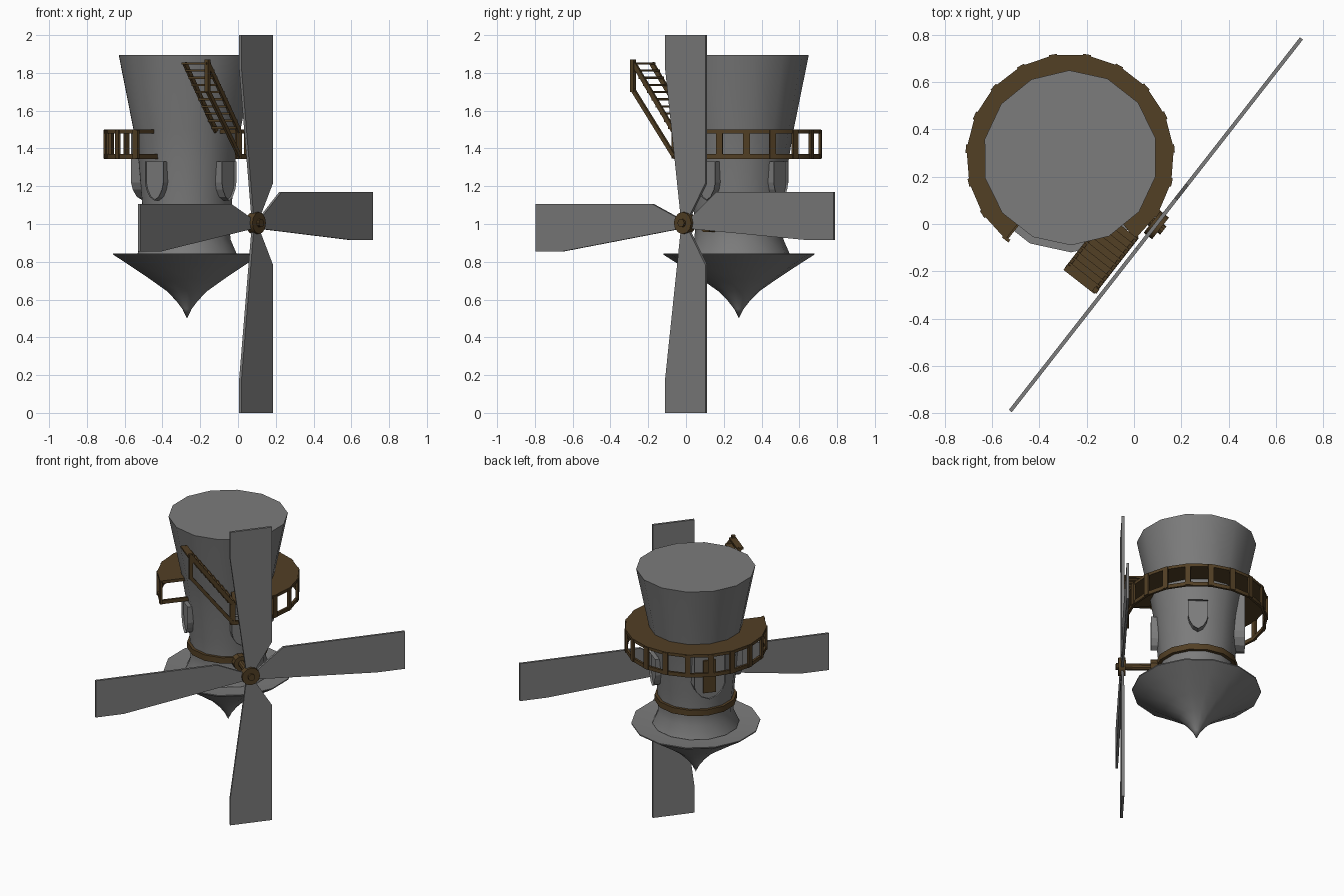
import bpy, bmesh
from math import sin, cos, pi, radians
from mathutils import Matrix, Vector

cube = bpy.data.objects.get("Cube")
if cube:
    bpy.data.objects.remove(cube)

# Local frame: origin on the tower axis, x points out along the axle, y along the sails
FRAME = Matrix.Translation((-0.27, 0.28, 0)) @ Matrix.Rotation(radians(-38), 4, 'Z')
SIDES = 14


def material(name, rgb):
    m = bpy.data.materials.new(name)
    m.use_nodes = True
    m.diffuse_color = (*rgb, 1)
    m.node_tree.nodes["Principled BSDF"].inputs["Base Color"].default_value = (*rgb, 1)
    return m


GREY = material("stone grey", (0.2, 0.2, 0.2))
BROWN = material("dark wood", (0.085, 0.05, 0.018))


def finish(name, bm, mat, smooth=False):
    bmesh.ops.recalc_face_normals(bm, faces=bm.faces)
    mesh = bpy.data.meshes.new(name)
    bm.to_mesh(mesh)
    bm.free()
    mesh.transform(FRAME)
    mesh.materials.append(mat)
    obj = bpy.data.objects.new(name, mesh)
    bpy.context.collection.objects.link(obj)
    if smooth:
        bpy.ops.object.select_all(action='DESELECT')
        obj.select_set(True)
        bpy.context.view_layer.objects.active = obj
        bpy.ops.object.shade_smooth_by_angle(angle=radians(35))
    return obj


def lathe(name, profile, mat, start=0, step=2 * pi / SIDES, count=SIDES, closed=True, loop=False):
    """Sweep (radius, z) points around the tower axis; loop closes the cross-section."""
    bm = bmesh.new()
    n = count if closed else count + 1
    rings = [[bm.verts.new((r * cos(start + i * step), r * sin(start + i * step), z))
              for r, z in profile] for i in range(n)]
    k = len(profile)
    for i in range(count):
        a, b = rings[i], rings[(i + 1) % n]
        for j in range(k if loop else k - 1):
            bm.faces.new((a[j], b[j], b[(j + 1) % k], a[(j + 1) % k]))
    if loop and not closed:
        bm.faces.new(rings[0])
        bm.faces.new(rings[-1])
    if not loop:
        bmesh.ops.remove_doubles(bm, verts=bm.verts, dist=0.0001)
    return finish(name, bm, mat, smooth=True)


def rect(r0, r1, z0, z1):
    return [(r0, z0), (r1, z0), (r1, z1), (r0, z1)]


def add_box(bm, size, matrix):
    bmesh.ops.create_cube(bm, size=1, matrix=matrix @ Matrix.Diagonal((*size, 1)))


def add_beam(bm, a, b, w, h):
    a, b = Vector(a), Vector(b)
    d = b - a
    rot = d.to_track_quat('X', 'Z').to_matrix().to_4x4()
    add_box(bm, (d.length, w, h), Matrix.Translation((a + b) / 2) @ rot)


def add_prism(bm, outline, x0, x1):
    """Extrude a (y, z) outline from x0 to x1 and return the outer face."""
    back = [bm.verts.new((x0, y, z)) for y, z in outline]
    front = [bm.verts.new((x1, y, z)) for y, z in outline]
    n = len(outline)
    for i in range(n):
        j = (i + 1) % n
        bm.faces.new((back[i], back[j], front[j], front[i]))
    bm.faces.new(back[::-1])
    return bm.faces.new(front)


def rod(name, x0, x1, radius, sides, mat):
    bm = bmesh.new()
    ring = [(radius * cos(2 * pi * i / sides), 1.005 + radius * sin(2 * pi * i / sides))
            for i in range(sides)]
    add_prism(bm, ring, x0, x1)
    return finish(name, bm, mat, smooth=True)


# Tower, pointed cap and collar
lathe("tower", [(0, 1.895), (0.37, 1.895), (0.29, 1.5), (0.262, 1.33), (0.245, 1.13),
                (0.232, 0.99), (0.235, 0.92), (0.27, 0.84)], GREY)
lathe("cap", [(0, 0.835), (0.28, 0.835), (0.4, 0.845), (0.4, 0.838), (0.32, 0.787), (0.2, 0.708),
              (0.11, 0.645), (0.06, 0.595), (0.025, 0.55), (0, 0.5)], GREY)
lathe("collar", rect(0.22, 0.255, 0.995, 1.035), BROWN, loop=True)

# Gallery deck, rail and posts
BAYS = 15
START, SPAN = radians(-13.4), radians(283)
STEP = SPAN / BAYS
arc = dict(start=START, step=STEP, count=BAYS, closed=False, loop=True)
lathe("gallery_deck", rect(0.25, 0.44, 1.48, 1.5), BROWN, **arc)
lathe("gallery_rail", rect(0.425, 0.44, 1.345, 1.37), BROWN, **arc)
bm = bmesh.new()
for i in range(BAYS + 1):
    turn = Matrix.Rotation(START + i * STEP, 4, 'Z')
    add_box(bm, (0.014, 0.035, 0.15), turn @ Matrix.Translation((0.436, 0, 1.422)))
finish("gallery_posts", bm, BROWN)
bm = bmesh.new()
end = Matrix.Rotation(START + SPAN, 4, 'Z')
add_beam(bm, end @ Vector((0.25, 0, 1.357)), end @ Vector((0.435, 0, 1.357)), 0.015, 0.025)
finish("gallery_end_rail", bm, BROWN)

# Stairs leading off the gallery
TREADS = 10
foot, head = Vector((0, -0.1, 1.49)), Vector((0, -0.37, 1.85))
bm = bmesh.new()
for i in range(TREADS):
    p = foot.lerp(head, (i + 0.5) / (TREADS - 0.5))
    add_box(bm, (0.165, 0.042, 0.012), Matrix.Translation((0.352, p.y, p.z)))
finish("stair_treads", bm, BROWN)
bm = bmesh.new()
for x in (0.275, 0.43):
    add_beam(bm, (x, foot.y, foot.z), (x, head.y, head.z), 0.014, 0.025)
finish("stair_stringers", bm, BROWN)
bm = bmesh.new()
add_beam(bm, (0.43, -0.1, 1.36), (0.43, -0.375, 1.71), 0.016, 0.022)
add_beam(bm, (0.43, -0.375, 1.7), (0.43, -0.375, 1.87), 0.022, 0.022)
finish("stair_handrail", bm, BROWN)


# Pointed windows and the gallery door
def opening(name, angle, w, top, spring, tip, x1, border):
    side = [(w, top), (w, spring), (w * 0.85, spring * 0.6 + tip * 0.4),
            (w * 0.5, spring * 0.2 + tip * 0.8)]
    outline = side + [(0, tip)] + [(-y, z) for y, z in reversed(side)]
    bm = bmesh.new()
    face = add_prism(bm, outline, 0.2, x1)
    bmesh.ops.inset_region(bm, faces=[face], thickness=border, depth=0)
    bmesh.ops.translate(bm, verts=face.verts, vec=(-0.014, 0, 0))
    bm.transform(Matrix.Rotation(radians(angle), 4, 'Z'))
    finish(name, bm, GREY)


for side, angle in (("front", 0), ("left", 90), ("right", 270)):
    opening(side + "_window", angle, 0.062, 1.33, 1.22, 1.125, 0.283, 0.018)
opening("door_frame", 180, 0.1, 1.48, 1.22, 1.125, 0.298, 0.022)
bm = bmesh.new()
add_box(bm, (0.02, 0.08, 0.22), Matrix.Translation((-0.285, 0, 1.28)))
finish("door", bm, BROWN)

# Axle, bearing and hub
rod("axle", 0.2, 0.5, 0.022, 10, BROWN)
rod("axle_bearing", 0.2, 0.285, 0.05, 10, BROWN)
rod("hub", 0.44, 0.485, 0.058, 12, BROWN)

# Sails: (name, wide edge, tapered edge, outward direction, sideways direction)
SAILS = [("top_sail", 0.14, -0.13, (0, 1), (1, 0)),
         ("bottom_sail", 0.14, -0.13, (0, -1), (1, 0)),
         ("left_sail", 0.17, -0.085, (1, 0), (0, 1)),
         ("right_sail", 0.105, -0.145, (-1, 0), (0, 1))]
for name, wide, taper, out, across in SAILS:
    shape = [(0.03, -0.025), (0.03, 0.025), (0.215, wide), (1, wide), (1, taper), (0.82, taper)]
    outline = [(l * out[0] + s * across[0], 1 + l * out[1] + s * across[1]) for l, s in shape]
    bm = bmesh.new()
    add_prism(bm, outline, 0.452, 0.468)
    finish(name, bm, GREY)
